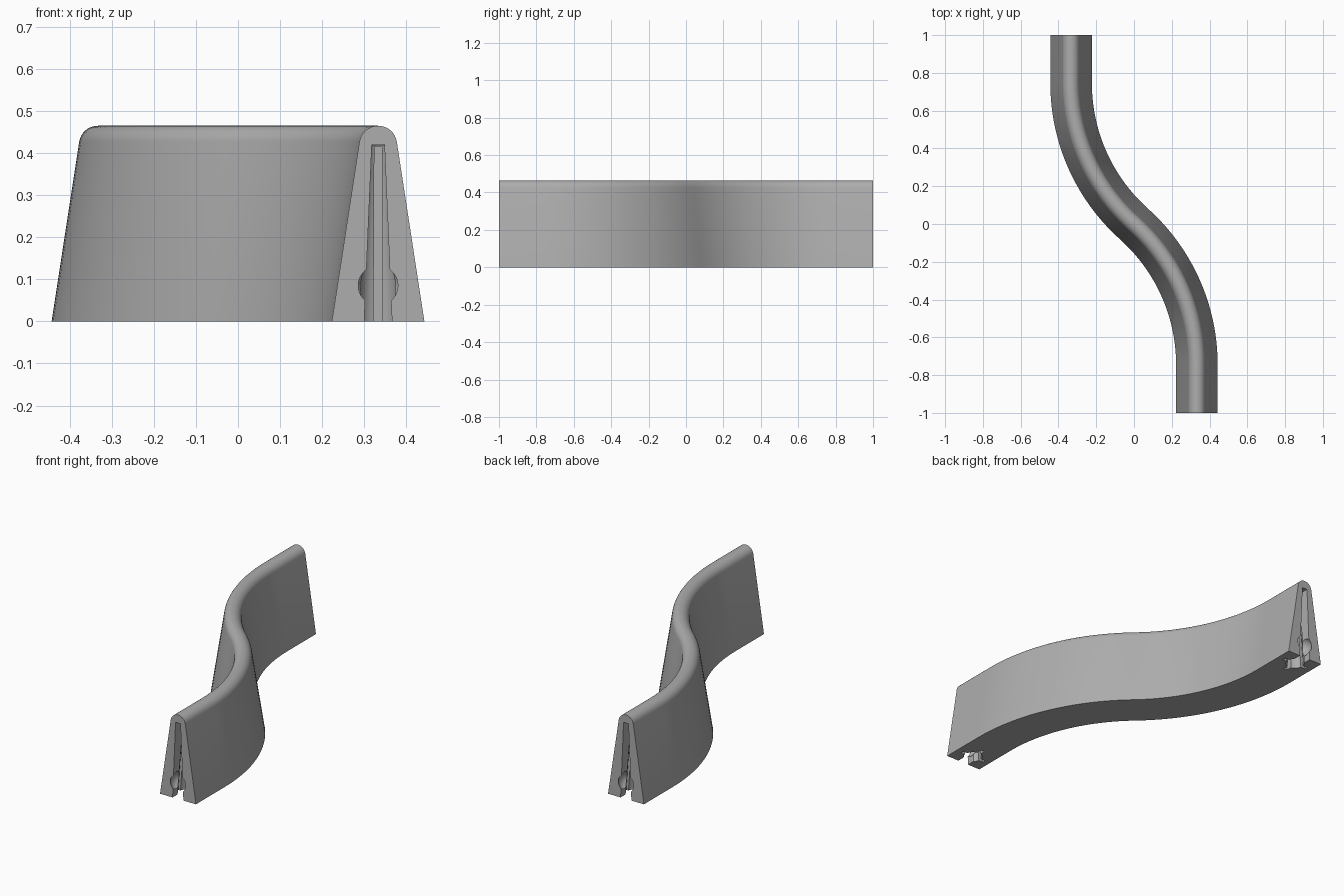
import bpy, bmesh
from math import sin, cos, pi, radians, acos, degrees
from mathutils import Vector, Matrix

cube = bpy.data.objects.get("Cube")
if cube:
    bpy.data.objects.remove(cube)

grey = bpy.data.materials.new("plain_grey")
grey.use_nodes = True
COLOUR = (0.42, 0.42, 0.42, 1)
grey.diffuse_color = COLOUR
grey.node_tree.nodes["Principled BSDF"].inputs["Base Color"].default_value = COLOUR

OFFSET = 0.333         # sideways shift of each straight end
RADIUS = 1.0           # bend radius
TURN = acos(1 - OFFSET / RADIUS)
BEND_Y = RADIUS * sin(TURN)


def make_object(name, bm):
    bmesh.ops.recalc_face_normals(bm, faces=bm.faces)
    mesh = bpy.data.meshes.new(name)
    bm.to_mesh(mesh)
    bm.free()
    mesh.materials.append(grey)
    obj = bpy.data.objects.new(name, mesh)
    bpy.context.collection.objects.link(obj)
    return obj


def s_path(steps=20):
    """Centre points and heading angles of the S bend."""
    half = [(Vector((OFFSET, -1, 0)), 0)]
    for i in range(steps + 1):
        a = TURN * i / steps
        half.append((Vector((OFFSET - RADIUS * (1 - cos(a)),
                             -BEND_Y + RADIUS * sin(a), 0)), a))
    return half + [(-p, a) for p, a in reversed(half[:-1])]


def wall_section():
    """Tapered sides with a round crest."""
    base, crest, centre = 0.11, 0.045, 0.42
    lean = radians(8.8)
    arc = [lean + (pi - 2 * lean) * i / 16 for i in range(17)]
    return ([(base, 0)] + [(crest * cos(a), centre + crest * sin(a)) for a in arc]
            + [(-base, 0)])


def sweep(name, section, path):
    bm = bmesh.new()
    rings = []
    for p, a in path:
        side = Vector((cos(a), sin(a), 0))
        rings.append([bm.verts.new(p + side * w + Vector((0, 0, z))) for w, z in section])
    n = len(section)
    for r, s in zip(rings, rings[1:]):
        for i in range(n):
            j = (i + 1) % n
            bm.faces.new((r[i], r[j], s[j], s[i]))
    bm.faces.new(rings[0])
    bm.faces.new(rings[-1])
    return make_object(name, bm)


def tapered_slot(half_low, half_high, y0, y1, top):
    """Upright slot, narrower at the top; continued below the floor."""
    bm = bmesh.new()
    low = -0.05
    wide = half_low + (half_low - half_high) * -low / top
    bmesh.ops.create_cube(bm, size=1)
    for v in bm.verts:
        half = wide if v.co.z < 0 else half_high
        v.co = (half if v.co.x > 0 else -half,
                y1 if v.co.y > 0 else y0,
                low if v.co.z < 0 else top)
    return bm


def tapered_hole(r_low, r_high, y, top):
    bm = bmesh.new()
    bmesh.ops.create_cone(bm, cap_ends=True, segments=32, radius1=r_low,
                          radius2=r_high, depth=top + 0.05)
    bmesh.ops.translate(bm, verts=bm.verts, vec=(0, y, (top - 0.05) / 2))
    return bm


def ball(radius, y, z):
    bm = bmesh.new()
    bmesh.ops.create_uvsphere(bm, u_segments=32, v_segments=16, radius=radius)
    bmesh.ops.translate(bm, verts=bm.verts, vec=(0, y, z))
    return bm


def cut(target, bm, name):
    cutter = make_object(name, bm)
    cutter.hide_render = True
    mod = target.modifiers.new(name, 'BOOLEAN')
    mod.operation = 'DIFFERENCE'
    mod.solver = 'EXACT'
    mod.object = cutter
    bpy.context.view_layer.objects.active = target
    bpy.ops.object.modifier_apply(modifier=mod.name)
    bpy.data.objects.remove(cutter)


wall = sweep("curved_wall", wall_section(), s_path())

# Socket in each end: open slot, round hole, cross slits and a ball recess
for turn in (0, pi):
    place = Matrix.Rotation(turn, 4, 'Z') @ Matrix.Translation((OFFSET, -1, 0))
    parts = {
        "entry_slot": tapered_slot(0.033, 0.015, -0.05, 0.08, 0.42),
        "round_hole": tapered_hole(0.053, 0.019, 0.08, 0.418),
        "back_slit": tapered_slot(0.011, 0.009, 0.07, 0.16, 0.416),
        "side_slit": tapered_slot(0.075, 0.025, 0.07, 0.09, 0.414),
        "ball_recess": ball(0.056, 0.03, 0.085),
    }
    for name, bm in parts.items():
        bmesh.ops.transform(bm, matrix=place, verts=bm.verts)
        cut(wall, bm, name)

bpy.ops.object.select_all(action='DESELECT')
wall.select_set(True)
bpy.context.view_layer.objects.active = wall
bpy.ops.object.shade_smooth_by_angle(angle=radians(30))
